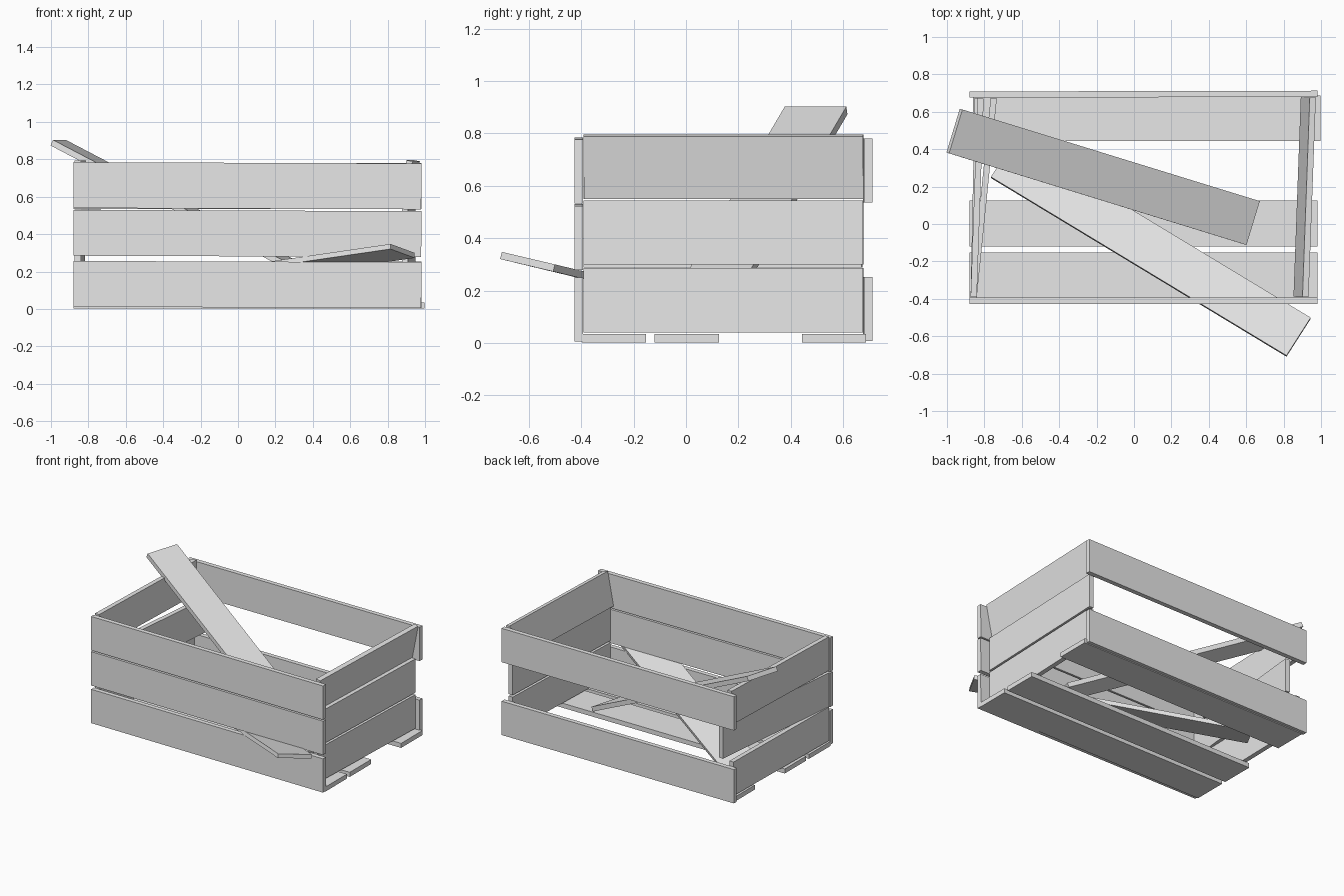
import bpy
import bmesh
from mathutils import Matrix, Vector

if "Cube" in bpy.data.objects:
    bpy.data.objects.remove(bpy.data.objects["Cube"])

WIDTH, THICK = 0.245, 0.033

wood = bpy.data.materials.new("plain_grey")
wood.use_nodes = True
GREY = (0.8, 0.8, 0.8, 1)
wood.diffuse_color = GREY
wood.node_tree.nodes["Principled BSDF"].inputs["Base Color"].default_value = GREY


def plank(name, start, end, across, thick=THICK):
    """Box running from start to end, its width lying along across."""
    start, end = Vector(start), Vector(end)
    along = (end - start).normalized()
    across = Vector(across)
    across = (across - along * across.dot(along)).normalized()
    normal = along.cross(across)
    turn = Matrix((along, across, normal)).transposed().to_4x4()
    size = Matrix.Diagonal(((end - start).length, WIDTH, thick, 1))
    bm = bmesh.new()
    bmesh.ops.create_cube(bm, size=1, matrix=turn @ size)
    mesh = bpy.data.meshes.new(name)
    bm.to_mesh(mesh)
    bm.free()
    mesh.materials.append(wood)
    obj = bpy.data.objects.new(name, mesh)
    obj.location = (start + end) / 2
    bpy.context.collection.objects.link(obj)
    return obj


UP = (0, 0, 1)
DEPTH = (0, 1, 0)
LEVELS = {"bottom": 0.13, "middle": 0.403, "top": 0.658}

# Long walls; the back one has lost its middle plank
for level, z in LEVELS.items():
    plank(f"front_{level}_plank", (-0.88, -0.41, z + 0.004), (0.98, -0.41, z - 0.003), UP)
    if level != "middle":
        plank(f"back_{level}_plank", (-0.88, 0.692, z), (0.98, 0.696, z), UP)

# Left end wall, its top plank leaning outwards
for level, z, lean in (("bottom", 0.163, 0), ("middle", 0.422, 0), ("top", 0.672, 0.2)):
    plank(f"left_{level}_plank", (0.893, -0.39, z), (0.932, 0.677, z), (lean, 0, 1))

# Right end wall, its middle plank knocked inwards at the back
for level, z, back_x in (("bottom", 0.163, -0.835), ("middle", 0.41, -0.75), ("top", 0.672, -0.82)):
    plank(f"right_{level}_plank", (-0.857, -0.39, z), (back_x, 0.672, z), UP)

# Floor slats
for part, y, shift in (("front", -0.275, 0), ("middle", 0.003, 0), ("back", 0.565, 0.018)):
    plank(f"{part}_floor_slat", (-0.88 + shift, y, 0.018), (0.98 + shift, y, 0.018), DEPTH)

# Loose planks lying across the crate
plank("tall_loose_plank", (-0.96, 0.497, 0.888), (0.63, 0.007, 0.055), (0.28, 0.96, 0))
plank("low_loose_plank", (-0.70, 0.35, 0.08), (0.88, -0.605, 0.31), (0.52, 0.85, -0.2), 0.028)
